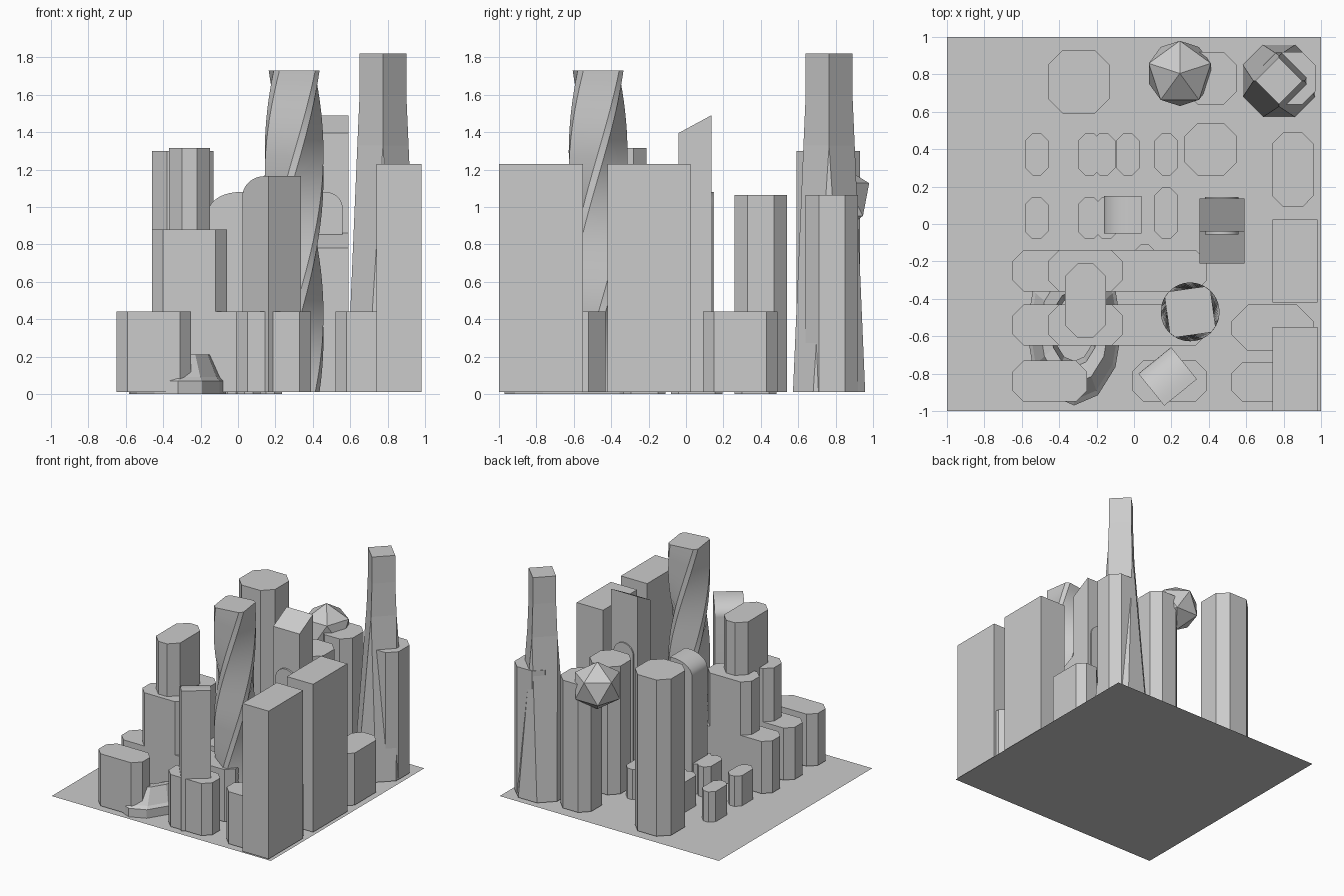
import bpy, bmesh
from math import sin, cos, pi, radians
from mathutils import Matrix, Vector

if "Cube" in bpy.data.objects:
    bpy.data.objects.remove(bpy.data.objects["Cube"])


def make(name, bm, smooth=False):
    bmesh.ops.remove_doubles(bm, verts=bm.verts, dist=0.0005)
    bmesh.ops.recalc_face_normals(bm, faces=bm.faces)
    me = bpy.data.meshes.new(name)
    bm.to_mesh(me)
    bm.free()
    ob = bpy.data.objects.new(name, me)
    bpy.context.collection.objects.link(ob)
    if smooth:
        bpy.context.view_layer.objects.active = ob
        ob.select_set(True)
        bpy.ops.object.shade_smooth_by_angle(angle=radians(25))
        ob.select_set(False)
    return ob


def loft(name, rings, smooth=False, caps=True):
    """Skin a list of closed rings with equal point counts."""
    bm = bmesh.new()
    vs = [[bm.verts.new(p) for p in r] for r in rings]
    n = len(rings[0])
    for a, b in zip(vs, vs[1:]):
        for i in range(n):
            j = (i + 1) % n
            bm.faces.new((a[i], a[j], b[j], b[i]))
    if caps:
        bm.faces.new(vs[0])
        bm.faces.new(vs[-1])
    return make(name, bm, smooth)


def block(name, x0, x1, y0, y1, h, c=0.0, z0=0.01):
    """Upright building, corners cut by c."""
    if c:
        p = [(x0 + c, y0), (x1 - c, y0), (x1, y0 + c), (x1, y1 - c),
             (x1 - c, y1), (x0 + c, y1), (x0, y1 - c), (x0, y0 + c)]
    else:
        p = [(x0, y0), (x1, y0), (x1, y1), (x0, y1)]
    return loft(name, [[(x, y, z) for x, y in p] for z in (z0, h)])


def extrude(name, profile, w, matrix, smooth=False):
    """Extrude an upright (u, z) profile across its width w, then place it."""
    ob = loft(name, [[(u, v, z) for u, z in profile] for v in (-w / 2, w / 2)], smooth)
    ob.data.transform(matrix)
    return ob


# ground plate
bm = bmesh.new()
bmesh.ops.create_grid(bm, x_segments=1, y_segments=1, size=1)
make("ground_plate", bm)

# low blocks with cut corners
for i, (x0, x1, y0, y1, c) in enumerate([
        (-.65, -.25, -.95, -.73, .06), (-.01, .39, -.95, -.73, .06),
        (.52, .92, -.95, -.74, .06), (.52, .96, -.68, -.43, .09),
        (-.65, -.25, -.65, -.43, .06), (-.25, .39, -.65, -.43, .06),
        (-.65, -.25, -.36, -.14, .06), (-.25, .39, -.36, -.14, .06),
        (.74, .96, .09, .49, .06)]):
    block(f"low_block_{i}", x0, x1, y0, y1, .44, c)

# stepped tower: two shoulders and a core
for i, y in enumerate((-.65, -.36)):
    block(f"tower_shoulder_{i}", -.46, -.06, y, y + .22, .88, .06)
block("tower_core", -.37, -.15, -.61, -.21, 1.315, .07)

# small houses
for i, (x, y) in enumerate([(-.583, .26), (-.30, .26), (-.225, .26), (-.095, .26), (.11, .26),
                            (-.583, -.08), (-.30, -.08), (-.21, -.08), (.11, -.08), (.11, -.03)]):
    block(f"small_house_{i}", x, x + .125, y, y + .225, .25, .04, 0)
block("small_house_end", -.005, .12, -.335, -.11, .25, .04, 0)

# tall octagonal towers
block("octagon_tower_left", -.46, -.13, .59, .93, 1.30, .08)
block("octagon_tower_middle", .27, .55, .26, .54, 1.065, .07)
block("octagon_tower_back", .27, .55, .64, .92, 1.065, .07)
block("octagon_tower_right", .69, .97, .64, .92, 1.065, .07)

# plain slabs along the right edge
block("slab_front", .74, .98, -1, -.55, 1.23)
block("slab_rear", .74, .98, -.42, .025, 1.23)

# faceted ball on the back tower
bm = bmesh.new()
bmesh.ops.create_icosphere(bm, subdivisions=1, radius=.195,
                           matrix=Matrix.Translation((.245, .805, 1.04)) @ Matrix.Rotation(radians(18), 4, 'Z'))
make("faceted_ball", bm)

# tapered tower: octagon foot turning into a diamond top
rings = []
for z, a, h in [(.01, .193, .085), (1.33, .137, 0), (1.6, .125, 0), (1.82, .125, 0)]:
    rings.append([(.775 + x, .765 + y, z) for x, y in
                  [(a, -h), (a, h), (h, a), (-h, a), (-a, h), (-a, -h), (-h, -a), (h, -a)]])
loft("tapered_tower", rings)

# twisted tower: square with narrow cut corners, half a turn
N = 32
rings = []
for k in range(N + 1):
    t = k / N
    turn = 53 - 180 * (1 - t)
    rings.append([(.30 + .157 * cos(radians(turn + 90 * q + d)),
                   -.47 + .157 * sin(radians(turn + 90 * q + d)), .01 + 1.72 * t)
                  for q in range(4) for d in (-7, 7)])
loft("twisted_tower", rings, True)


# towers with one rounded shoulder
def shoulder_profile(w, h, rx, rz):
    arc = [(-w / 2 + rx - rx * cos(pi / 2 * k / 10), h - rz + rz * sin(pi / 2 * k / 10)) for k in range(11)]
    return [(w / 2, .01), (-w / 2, .01)] + arc + [(w / 2, h)]


extrude("round_shoulder_tower", shoulder_profile(.20, 1.08, .17, .11), .20,
        Matrix.Translation((-.06, .05, 0)), True)
extrude("round_shoulder_tower_turned", shoulder_profile(.22, 1.165, .19, .11), .225,
        Matrix.Translation((.18, -.815, 0)) @ Matrix.Rotation(radians(-51), 4, 'Z'), True)

# pair of slope-roofed towers, with an arch-topped block set through the tall one
side = Matrix.Translation((.47, 0, 0)) @ Matrix.Rotation(radians(90), 4, 'Z')
extrude("slope_roof_tower", [(-.04, .01), (.135, .01), (.135, 1.49), (-.04, 1.395)], .24, side)
extrude("slope_roof_annex", [(-.21, .01), (-.04, .01), (-.04, .86), (-.21, .78)], .24, side)
arch = [(.09 * cos(pi * k / 16), .99 + .09 * sin(pi * k / 16)) for k in range(17)]
extrude("arch_block", [(-.09, .01), (.09, .01)] + arch, .20,
        Matrix.Translation((.47, .045, 0)), True)

# low oval stadium ring
rings = []
for r, z in [(1, 0), (1, .07), (.93, .09), (.72, .21), (.5, .2), (.42, .06), (.42, 0)]:
    rings.append([(-.32 + .255 * r * cos(2 * pi * k / 12 + pi / 2),
                   -.56 + .41 * r * sin(2 * pi * k / 12 + pi / 2), z) for k in range(12)])
loft("stadium_ring", rings)
